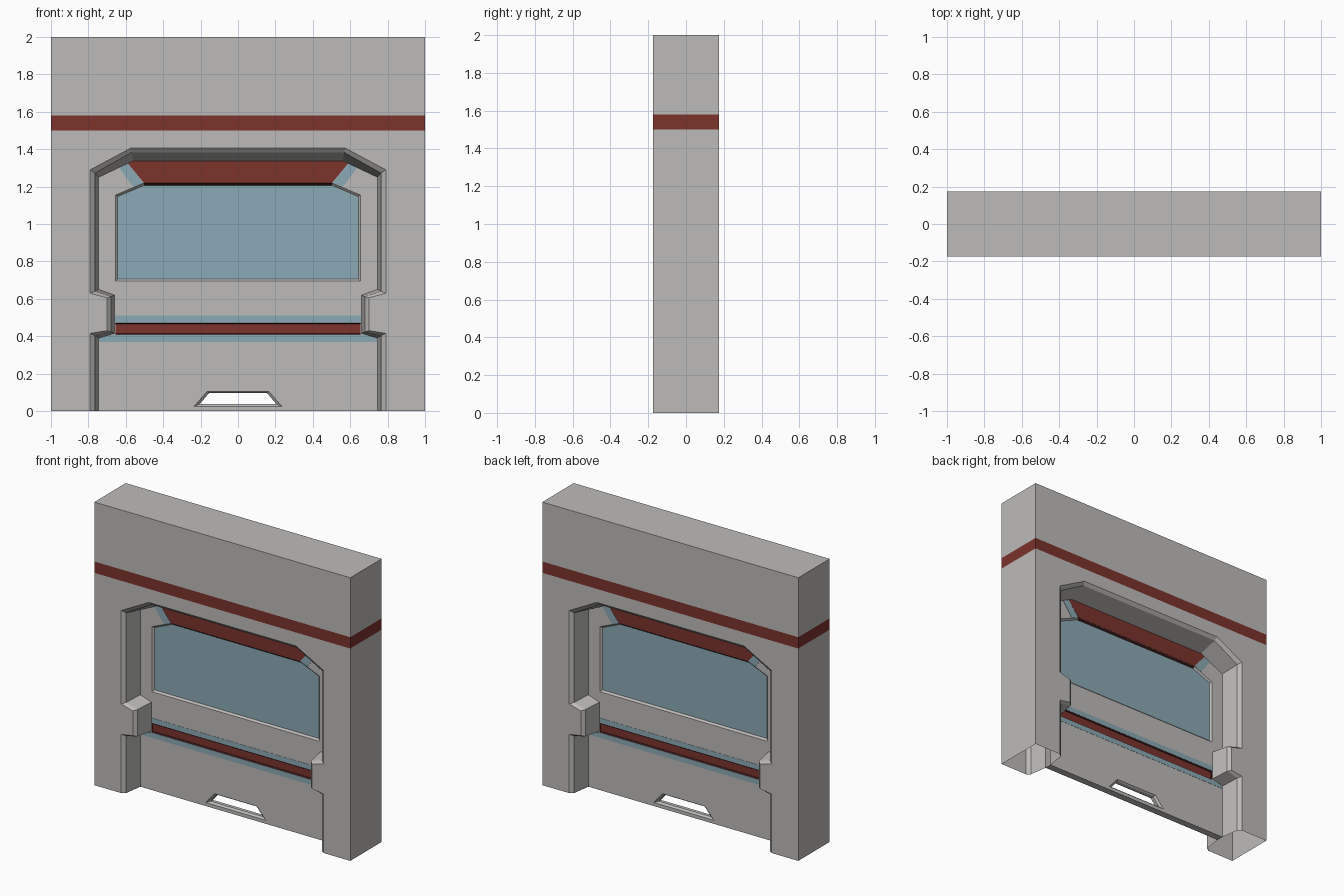
import bpy, bmesh
from mathutils import Vector

if "Cube" in bpy.data.objects:
    bpy.data.objects.remove(bpy.data.objects["Cube"])


def material(name, rgb):
    m = bpy.data.materials.new(name)
    m.diffuse_color = (*rgb, 1)
    m.use_nodes = True
    m.node_tree.nodes["Principled BSDF"].inputs["Base Color"].default_value = m.diffuse_color
    return m


GREY = material("wall grey", (0.51, 0.50, 0.485))
RED = material("stripe red", (0.20, 0.033, 0.025))
BLUE = material("pane blue", (0.26, 0.40, 0.465))
DARK = material("groove dark red", (0.05, 0.01, 0.01))
MATS = [GREY, RED, BLUE, DARK]


def both(half):
    """Mirror a right-hand outline to a full outline, right to left."""
    return half + [(-x, z) for x, z in reversed(half)]


def face(bm, pts, mat=0):
    f = bm.faces.new([bm.verts.new(p) for p in pts])
    f.material_index = mat
    return f


def at(loop, y):
    return [(x, y, z) for x, z in loop]


def strips(bm, a, b, closed=True, mat=0):
    """Quads between two matching loops of 3D points."""
    n = len(a)
    return [face(bm, (a[i], a[(i + 1) % n], b[(i + 1) % n], b[i]), mat)
            for i in range(n if closed else n - 1)]


def finish(bm, name):
    bmesh.ops.remove_doubles(bm, verts=bm.verts[:], dist=1e-4)
    bmesh.ops.recalc_face_normals(bm, faces=bm.faces[:])
    me = bpy.data.meshes.new(name)
    bm.to_mesh(me)
    bm.free()
    for m in MATS:
        me.materials.append(m)
    ob = bpy.data.objects.new(name, me)
    bpy.context.collection.objects.link(ob)
    return ob


# Door opening at the wall face, after the chamfer, and at the door
outer = both([(.79, 0), (.79, .415), (.70, .43), (.70, .605), (.79, .63), (.79, 1.29), (.575, 1.405)])
mid = both([(.765, 0), (.765, .402), (.678, .423), (.678, .612), (.765, .64), (.765, 1.272), (.568, 1.383)])
inner = both([(.745, 0), (.745, .39), (.66, .415), (.66, .62), (.745, .65), (.745, 1.25), (.56, 1.338)])
DEPTH, DOOR = .175, .025

# Wall shell, open underneath
bm = bmesh.new()
for s in (-1, 1):
    face(bm, at([(-1, 0), (-1, 2), (1, 2), (1, 0)] + outer, s * DEPTH))
    strips(bm, at(outer, s * DEPTH), at(mid, s * (DEPTH - .02)), False)
    strips(bm, at(mid, s * (DEPTH - .02)), at(inner, s * DOOR), False)
rim = [(-1, 0), (-1, 2), (1, 2), (1, 0)]
strips(bm, at(rim, -DEPTH), at(rim, DEPTH), False)
bmesh.ops.remove_doubles(bm, verts=bm.verts[:], dist=1e-4)
# Red stripe round the wall
for z in (1.50, 1.58):
    bmesh.ops.bisect_plane(bm, geom=bm.verts[:] + bm.edges[:] + bm.faces[:],
                           plane_co=(0, 0, z), plane_no=(0, 0, 1))
for f in bm.faces:
    zs = [v.co.z for v in f.verts]
    if min(zs) > 1.499 and max(zs) < 1.581:
        f.material_index = 1
bmesh.ops.triangulate(bm, faces=[f for f in bm.faces if len(f.verts) > 4])
finish(bm, "wall")

# Door with recessed windows, red groove and a vent through it
window = both([(.655, .695), (.655, 1.155), (.505, 1.218)])
pane = both([(.643, .707), (.643, 1.147), (.502, 1.207)])
groove = both([(.655, .408), (.655, .472)])
groove_in = both([(.655, .414), (.655, .466)])
vent = both([(.235, .025), (.165, .105)])
vent_in = both([(.205, .037), (.155, .096)])

bm = bmesh.new()
for s in (-1, 1):
    edges = []
    for loop in (inner, window, groove, vent):
        vs = [bm.verts.new(p) for p in at(loop, s * DOOR)]
        edges += [bm.edges.new((vs[i - 1], vs[i])) for i in range(len(vs))]
    bmesh.ops.triangle_fill(bm, edges=edges, use_beauty=True, normal=Vector((0, s, 0)))
    for f in strips(bm, at(window, s * DOOR), at(pane, s * .013)):
        if f.calc_center_median().z > 1.2:
            f.material_index = 3
    face(bm, at(pane, s * .013), 2)
    strips(bm, at(groove, s * DOOR), at(groove_in, s * .017), mat=3)
    face(bm, at(groove_in, s * .017), 1)
    strips(bm, at(vent, s * DOOR), at(vent_in, s * .012))
strips(bm, at(vent_in, -.012), at(vent_in, .012))
face(bm, [(-.745, -DOOR, 0), (.745, -DOOR, 0), (.745, DOOR, 0), (-.745, DOOR, 0)])
finish(bm, "door")


# Painted plates on both faces of the door
def plates(name, loops, mat):
    bm = bmesh.new()
    for loop in loops:
        for s in (-1, 1):
            a, b = at(loop, s * (DOOR - .001)), at(loop, s * (DOOR + .0015))
            face(bm, a, mat)
            face(bm, b, mat)
            strips(bm, a, b, mat=mat)
    finish(bm, name)


corner = [(.505, 1.219), (.56, 1.196), (.635, 1.30), (.588, 1.323)]
plates("upper_red_panel", [both([(.503, 1.22), (.588, 1.323), (.56, 1.337)])], 1)
plates("upper_blue_corners", [corner, [(-x, z) for x, z in corner]], 2)
plates("blue_bands", [both([(.658, .473), (.658, .51)]),
                      both([(.744, .37), (.744, .389), (.69, .407)])], 2)
